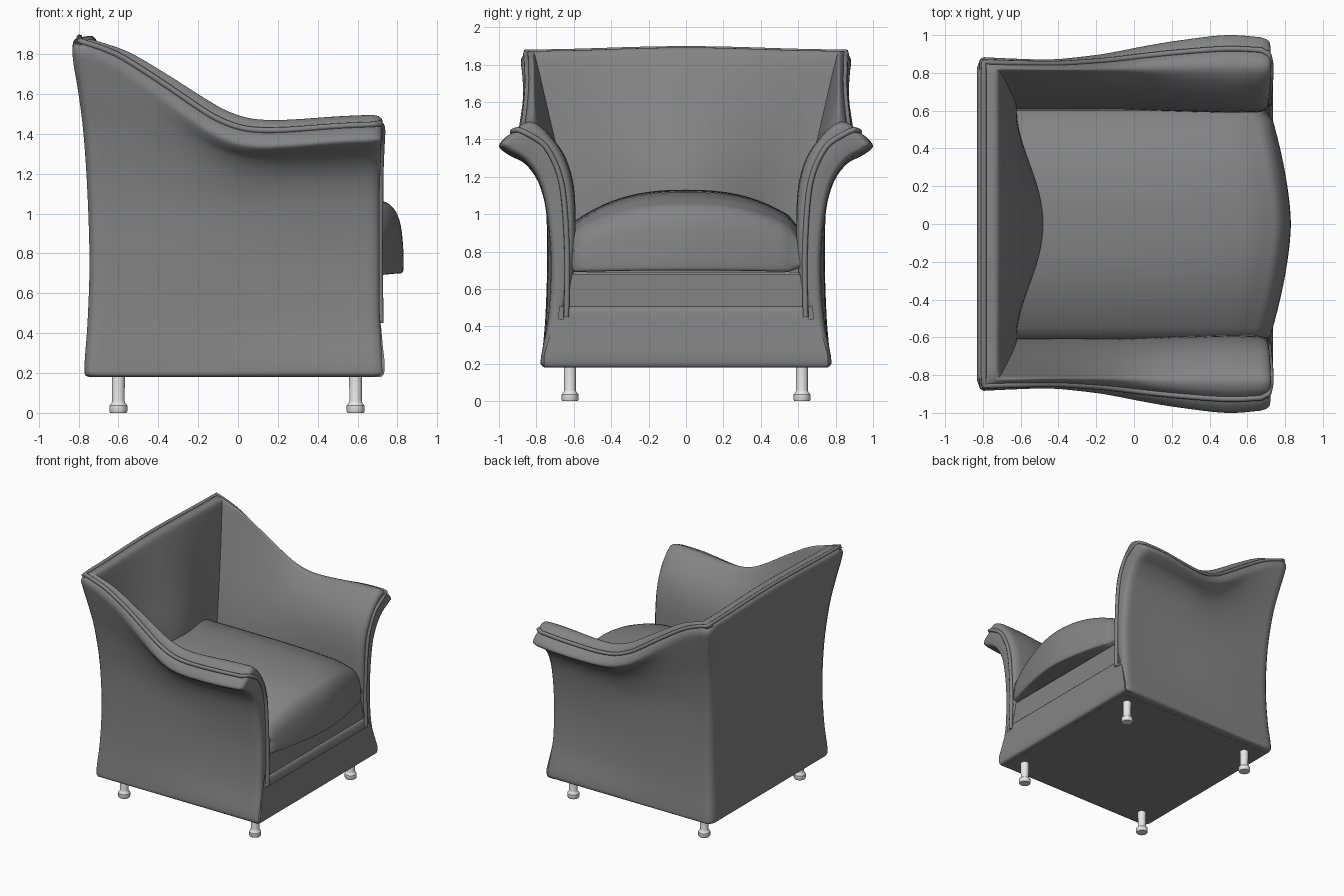
import bpy, bmesh, math
from mathutils import Vector

if "Cube" in bpy.data.objects:
    bpy.data.objects.remove(bpy.data.objects["Cube"])


def material(name, rgb):
    m = bpy.data.materials.new(name)
    m.diffuse_color = (*rgb, 1)
    m.use_nodes = True
    m.node_tree.nodes["Principled BSDF"].inputs["Base Color"].default_value = m.diffuse_color
    return m


FABRIC = material("grey upholstery", (0.23, 0.23, 0.23))
LEG = material("light leg", (0.8, 0.8, 0.8))
N = 4  # spline subdivisions


def spline(pts, n=N):
    """Catmull-Rom through points of any dimension."""
    p = [Vector(q) for q in pts]
    p = [p[0]] + p + [p[-1]]
    out = []
    for i in range(1, len(p) - 2):
        a, b, c, d = p[i - 1:i + 3]
        for s in range(n):
            t = s / n
            out.append(0.5 * (2 * b + (c - a) * t + (2 * a - 5 * b + 4 * c - d) * t * t
                              + (3 * b - a - 3 * c + d) * t ** 3))
    return out + [p[-1]]


def finish(bm, name, mat, angle=40):
    bmesh.ops.recalc_face_normals(bm, faces=bm.faces[:])
    bmesh.ops.triangulate(bm, faces=[f for f in bm.faces if len(f.verts) > 4])
    me = bpy.data.meshes.new(name)
    bm.to_mesh(me)
    bm.free()
    me.materials.append(mat)
    me.shade_smooth()
    me.set_sharp_from_angle(angle=math.radians(angle))
    ob = bpy.data.objects.new(name, me)
    bpy.context.collection.objects.link(ob)
    return ob


def loft(name, rows, mat, closed=False, caps=True, angle=40):
    bm = bmesh.new()
    vs = [[bm.verts.new(p) for p in r] for r in rows]
    n = len(rows[0])
    for a, b in zip(vs, vs[1:]):
        for k in range(n if closed else n - 1):
            j = (k + 1) % n
            bm.faces.new((a[k], a[j], b[j], b[k]))
    if caps:
        bm.faces.new(vs[0])
        bm.faces.new(vs[-1])
    return finish(bm, name, mat, angle)


# Arm-and-back shell: front arm section (y, z) paired with rear corner section (x, y, z)
SECTION = [
    (.70, .18, -.70, .70, .18), (.765, .185, -.76, .765, .185),
    (.775, .24, -.77, .77, .24), (.735, .45, -.755, .75, .45),
    (.72, .75, -.745, .74, .75), (.745, 1.02, -.755, .75, 1.1),
    (.79, 1.19, -.775, .79, 1.4), (.87, 1.295, -.80, .835, 1.6),
    (.96, 1.345, -.825, .87, 1.75), (1.0, 1.38, -.83, .885, 1.82),
    (.965, 1.425, -.82, .875, 1.855), (.925, 1.45, -.795, .855, 1.862),
    (.88, 1.49, -.765, .84, 1.87), (.82, 1.50, -.72, .815, 1.865),
    (.745, 1.45, -.70, .79, 1.78), (.655, 1.33, -.665, .725, 1.5),
    (.605, 1.18, -.635, .66, 1.22), (.59, .98, -.62, .615, .97),
    (.60, .70, -.62, .60, .70), (.65, .50, -.62, .62, .50)]
BULGE = [0] * 14 + [.02, .085, .14, .15, .15, .15]
sec = spline(SECTION)
bulge = [v[0] for v in spline([(b, 0) for b in BULGE])]
# station x, height blend, flare blend along the arm
STATIONS = [(-.78, 0, 0), (-.6, .16, -.08), (-.4, .46, -.12), (-.2, .79, .05), (-.1, .94, .18),
            (0, 1.04, .35), (.1, 1.085, .52), (.25, 1.085, .74), (.5, 1.04, 1.0), (.68, 1.02, .9)]


def front_x(z):
    return .71 + .022 * max(0, 1 - (z - .2) / .3) + .015 * max(0, (z - 1.1) / .4)


def arm_row(x, h, w, inset=0, pull=0):
    u = (x + .78) / (.68 + .78)
    yz = [Vector((s[3] + (s[0] - s[3]) * w, s[4] + (s[1] - s[4]) * h)) for s in sec]
    row = []
    for k, p in enumerate(yz):
        t = (yz[min(k + 1, len(yz) - 1)] - yz[max(k - 1, 0)]).normalized()
        q = p + Vector((-t.y, t.x)) * inset
        q.y = max(q.y, .18)
        fx = front_x(p.y) - .05 + pull
        row.append((sec[k][2] * (1 - u) + fx * u, q.x, q.y))
    return row


def back_row(v):
    c = math.cos(math.pi * v / 2) ** 2
    return [(s[2] + bulge[k] * c, s[3] * v, s[4] + .018 * c * max(0, (s[4] - 1.2) / .67))
            for k, s in enumerate(sec)]


arm = [arm_row(*s) for s in spline(STATIONS)][::-1]      # front to rear corner
tip = [arm_row(.68, 1.02, .87, i, p) for i, p in ((.03, .05), (.018, .045), (.006, .03))]
back = [back_row(1 - i / 16) for i in range(1, 17)]
# soften the outer rear corner
arm[-1] = [(x + .014, y - .014, z - (.008 if z > 1.8 else 0)) if 2 <= k <= 10 * N else (x, y, z)
           for k, (x, y, z) in enumerate(arm[-1])]
bm_rows = tip + arm + back
shell = loft("arms_and_back", bm_rows, FABRIC, caps=False, angle=60)
bm = bmesh.new()
bm.from_mesh(shell.data)
bm.verts.ensure_lookup_table()
cap = bm.faces.new(bm.verts[:len(sec)])                  # close the arm front
cap.smooth = True
bmesh.ops.recalc_face_normals(bm, faces=bm.faces[:])
bmesh.ops.triangulate(bm, faces=[cap])
bm.to_mesh(shell.data)
bm.free()
shell.data.set_sharp_from_angle(angle=math.radians(60))
mir = shell.modifiers.new("mirror", "MIRROR")
mir.use_axis = (False, True, False)

# Piping: up the arm front, along the rim, round the back and down the other side
front = spline([(.716, .64, .45), (.712, .635, .75), (.714, .65, 1.05), (.716, .68, 1.22),
                (.722, .75, 1.36), (.724, .84, 1.425), (.712, .90, 1.452)])
K = 11 * N
rim = [Vector(r[K]) + Vector((0, .002, .004)) for r in arm + back]
half = front + rim
path = half + [Vector((p.x, -p.y, p.z)) for p in half[-2::-1]]


def piping(name, pts, radius):
    cu = bpy.data.curves.new(name, "CURVE")
    cu.dimensions = "3D"
    cu.bevel_depth = radius
    cu.bevel_resolution = 2
    cu.use_fill_caps = True
    sp = cu.splines.new("POLY")
    sp.points.add(len(pts) - 1)
    for q, p in zip(sp.points, pts):
        q.co = (*p, 1)
    sp.use_smooth = True
    cu.materials.append(FABRIC)
    ob = bpy.data.objects.new(name, cu)
    bpy.context.collection.objects.link(ob)
    bpy.ops.object.select_all(action="DESELECT")
    ob.select_set(True)
    bpy.context.view_layer.objects.active = ob
    bpy.ops.object.convert(target="MESH")


piping("rim_piping", path, .015)


# Front apron and seat rail: side profiles (x, z) extruded across the width
def across(name, prof, width):
    rows = [[(x, s * width(z), z) for x, z in prof] for s in (-1, 1)]
    loft(name, rows, FABRIC, closed=True)


across("front_apron", [(.66, .18)] + [tuple(p) for p in spline(
    [(.70, .18), (.728, .188), (.736, .24), (.726, .34), (.717, .44)])]
    + [(.66, .44), (.66, .34), (.66, .24)],
    lambda z: .76 - .055 * max(0, (z - .24) / .2))
across("seat_rail", [(.5, .42)] + [tuple(p) for p in spline(
    [(.714, .42), (.712, .46), (.70, .50), (.67, .515)])]
    + [(.672, .525), (.685, .56), (.685, .66), (.66, .69), (.5, .69)], lambda z: .655)

# Hidden base block closing the underside
bm = bmesh.new()
bmesh.ops.create_cube(bm, size=1)
for v in bm.verts:
    v.co = (-.02 + v.co.x * 1.42, v.co.y * 1.42, .43 + v.co.z * .502)
finish(bm, "base", FABRIC)


# Domed seat cushion with a bowed front
def cushion_row(y):
    t = min(1, abs(y) / .6)
    f, top, bot = .83 - .11 * t ** 1.6, .96 + .17 * (1 - t ** 2.5), .69 + .01 * (1 - t * t)
    s = (top - bot) / .42
    if abs(y) > .6:
        top, bot, f = top - .03, bot + .02, f - .02
    prof = [(-.62, top), (0, top), (f - .43, top - .01 * s), (f - .22, top - .03 * s),
            (f - .12, top - .06 * s), (f - .06, top - .09 * s), (f - .02, top - .16 * s),
            (f - .003, top - .27 * s), (f, bot + .02), (f - .015, bot)]
    return [(p.x, y, p.y) for p in spline(prof)] + [(-.62, y, bot)]


ys = [-.61] + [-.6 + i * .05 for i in range(25)] + [.61]
loft("seat_cushion", [cushion_row(y) for y in ys], FABRIC, closed=True, angle=50)

# Turned legs
LATHE = [(.041, 0), (.045, .008), (.045, .036), (.033, .052), (.031, .06), (.033, .20)]
for end, x in (("front", .59), ("back", -.60)):
    for side, y in (("right", -.62), ("left", .62)):
        rows = [[(x + r * math.cos(a * math.tau / 20), y + r * math.sin(a * math.tau / 20), z)
                 for a in range(20)] for r, z in LATHE]
        loft(f"{end}_leg_{side}", rows, LEG, closed=True, angle=35)
